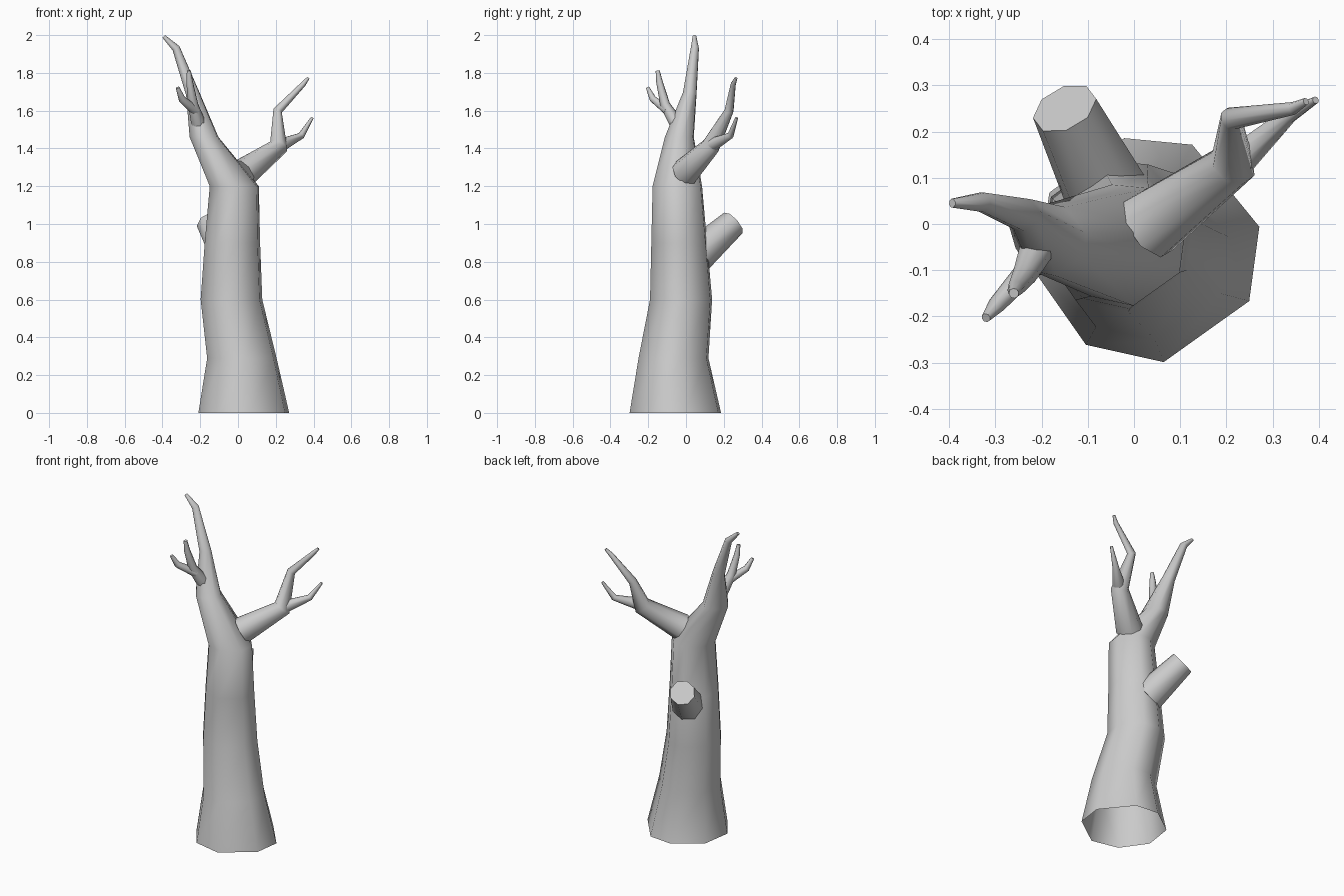
import bpy, bmesh, math
from mathutils import Vector

if "Cube" in bpy.data.objects:
    bpy.data.objects.remove(bpy.data.objects["Cube"])

EVEN = [i * 45 + 11 for i in range(8)]


def tube(name, pts, angles=EVEN, flat=0, cap_start=True):
    """Tapered limb through (x, y, z, radius); the first 'flat' rings stay level."""
    bm = bmesh.new()
    c = [Vector(p[:3]) for p in pts]
    rings = []
    prev = Vector((0, 0, 1))
    u = Vector((1, 0, 0))
    for i, p in enumerate(pts):
        a = (c[i] - c[i - 1]).normalized() if i else None
        b = (c[i + 1] - c[i]).normalized() if i < len(c) - 1 else None
        n = ((a or b) + (b or a)).normalized()
        if i < flat:
            n = Vector((0, 0, 1))
        u = prev.rotation_difference(n) @ u
        v = n.cross(u)
        prev = n
        rings.append([bm.verts.new(c[i] + p[3] * (u * math.cos(math.radians(t)) +
                                                 v * math.sin(math.radians(t))))
                      for t in angles])
    k = len(angles)
    for r, s in zip(rings, rings[1:]):
        for j in range(k):
            bm.faces.new((r[j], r[(j + 1) % k], s[(j + 1) % k], s[j]))
    bm.faces.new(rings[-1])
    if cap_start:
        bm.faces.new(rings[0][::-1])
    me = bpy.data.meshes.new(name)
    bm.to_mesh(me)
    bm.free()
    ob = bpy.data.objects.new(name, me)
    bpy.context.collection.objects.link(ob)
    bpy.ops.object.select_all(action='DESELECT')
    ob.select_set(True)
    bpy.context.view_layer.objects.active = ob
    bpy.ops.object.shade_smooth_by_angle(angle=math.radians(58))
    return ob


# trunk, open underneath, running on into the tall left limb
tube("trunk", [(0.03, -0.055, 0, 0.246), (0.02, -0.065, 0.29, 0.188),
               (-0.035, -0.025, 0.6, 0.167), (-0.03, -0.035, 0.9, 0.15),
               (-0.02, -0.045, 1.2, 0.133), (-0.18, -0.035, 1.46, 0.078),
               (-0.24, 0.02, 1.69, 0.037), (-0.328, 0.047, 1.93, 0.022),
               (-0.393, 0.045, 1.993, 0.010)],
     angles=[11.5, 67, 102, 150, 193, 237, 278, 333], flat=6, cap_start=False)

# right limb and its side twig
tube("right_branch", [(0.03, -0.005, 1.272, 0.078), (0.215, 0.13, 1.41, 0.052),
                      (0.21, 0.228, 1.6, 0.025), (0.345, 0.25, 1.74, 0.014),
                      (0.372, 0.265, 1.773, 0.008)])
tube("right_twig", [(0.23, 0.14, 1.42, 0.036), (0.335, 0.235, 1.468, 0.018),
                    (0.393, 0.268, 1.562, 0.008)])

# forked twig at the front of the left limb
tube("left_twig", [(-0.2, -0.03, 1.5, 0.043), (-0.237, -0.11, 1.63, 0.027),
                   (-0.256, -0.14, 1.75, 0.018), (-0.26, -0.15, 1.812, 0.011)])
tube("left_side_twig", [(-0.225, -0.095, 1.6, 0.027), (-0.297, -0.175, 1.662, 0.019),
                        (-0.32, -0.203, 1.722, 0.010)])

# sawn-off stub at the back
tube("stub", [(-0.055, 0.06, 0.835, 0.095), (-0.15, 0.25, 1.005, 0.073)])
